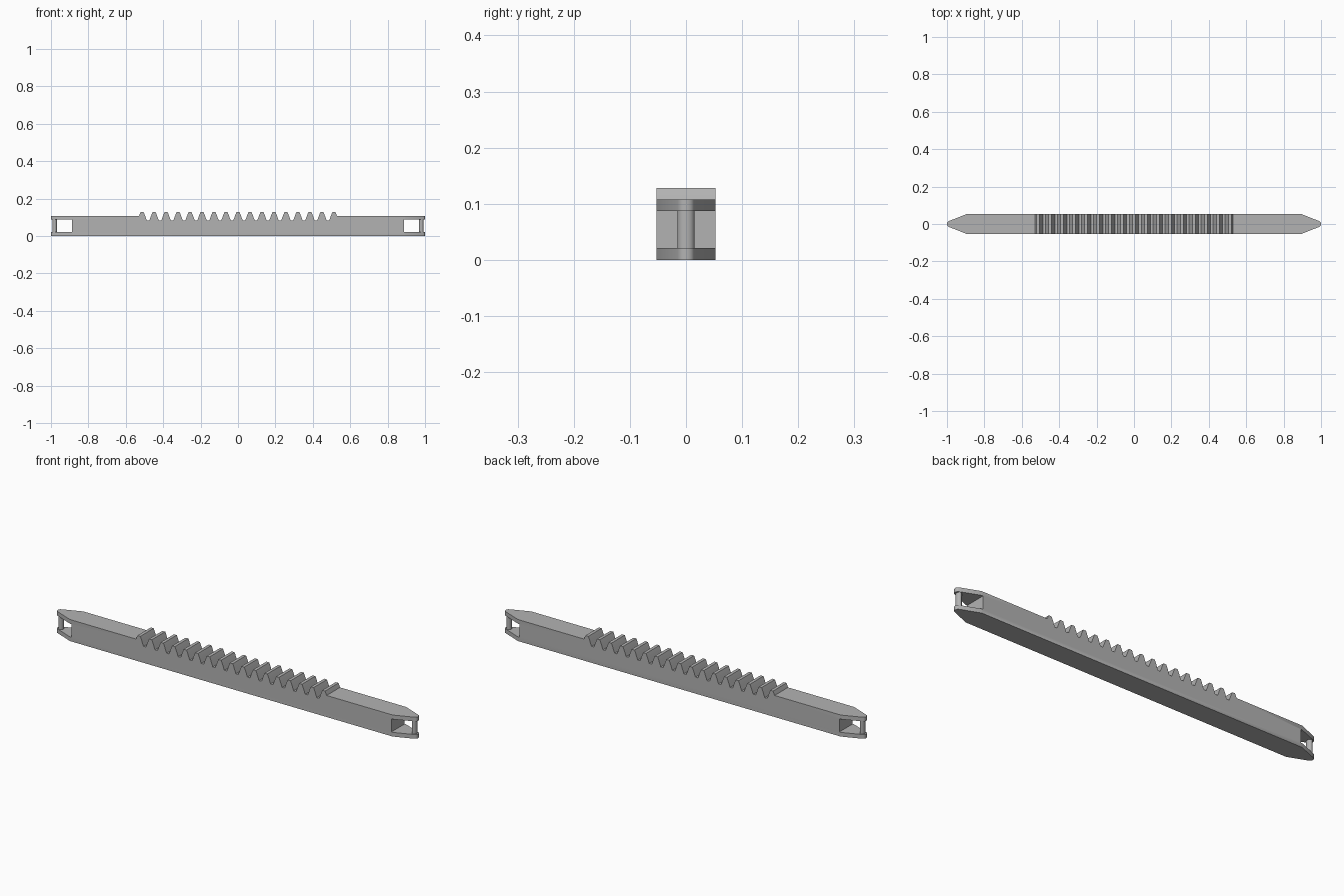
import bpy, bmesh, math
from mathutils import Vector

if "Cube" in bpy.data.objects:
    bpy.data.objects.remove(bpy.data.objects["Cube"], do_unlink=True)

grey = bpy.data.materials.new("plain grey")
grey.use_nodes = True
grey.diffuse_color = (0.45, 0.45, 0.45, 1)
grey.node_tree.nodes["Principled BSDF"].inputs["Base Color"].default_value = grey.diffuse_color

HEIGHT, HALF_Y = 0.108, 0.053
PITCH, TEETH = 0.0641, 17
PLATE, WINDOW_X = 0.021, 0.888


def prism(name, outline, direction):
    """Extrude a closed outline along a direction into a solid."""
    bm = bmesh.new()
    face = bm.faces.new([bm.verts.new(p) for p in outline])
    new = bmesh.ops.extrude_face_region(bm, geom=[face])["geom"]
    bmesh.ops.translate(bm, vec=Vector(direction),
                        verts=[v for v in new if isinstance(v, bmesh.types.BMVert)])
    bmesh.ops.recalc_face_normals(bm, faces=bm.faces)
    mesh = bpy.data.meshes.new(name)
    bm.to_mesh(mesh)
    bm.free()
    obj = bpy.data.objects.new(name, mesh)
    bpy.context.collection.objects.link(obj)
    mesh.materials.append(grey)
    return obj


def boolean(obj, cutter, operation):
    mod = obj.modifiers.new("cut", "BOOLEAN")
    mod.object, mod.operation, mod.solver = cutter, operation, "EXACT"
    bpy.context.view_layer.objects.active = obj
    bpy.ops.object.modifier_apply(modifier=mod.name)
    bpy.data.objects.remove(cutter, do_unlink=True)


def smooth(obj):
    bpy.ops.object.select_all(action="DESELECT")
    obj.select_set(True)
    bpy.context.view_layer.objects.active = obj
    bpy.ops.object.shade_smooth_by_angle(angle=math.radians(30))


# Side profile: flat bar with a run of slightly rounded gear teeth
flank = [(0.0253, 0.0825), (0.016, HEIGHT), (0.0105, 0.122), (0.0078, 0.128)]
side = [(1.1, 0), (1.1, HEIGHT)]
for i in reversed(range(TEETH)):
    cx = (i - (TEETH - 1) / 2) * PITCH
    right = flank[1:] if i == TEETH - 1 else flank
    left = flank[1:] if i == 0 else flank
    side += [(cx + w, z) for w, z in right]
    side += [(cx - w, z) for w, z in reversed(left)]
side += [(-1.1, HEIGHT), (-1.1, 0)]
rack = prism("toothed_bar", [(x, -0.1, z) for x, z in side], (0, 0.2, 0))

# Plan outline: tapered ends with rounded tips
tip = [(0.895, -HALF_Y), (0.985, -0.0175)]
tip += [(0.988 + 0.012 * math.cos(a), 0.015 * math.sin(a))
        for a in [math.radians(d) for d in range(-75, 76, 15)]]
tip += [(0.985, 0.0175), (0.895, HALF_Y)]
plan = tip + [(-x, -y) for x, y in tip]
boolean(rack, prism("plan_cutter", [(x, y, -0.1) for x, y in plan], (0, 0, 0.4)), "INTERSECT")

# Open slots at both ends, each bridged by a rounded pin
for side_name, s in (("left", 1), ("right", -1)):
    slot = [(s * WINDOW_X, -0.2, PLATE), (s * 1.2, -0.2, PLATE),
            (s * 1.2, -0.2, HEIGHT - PLATE), (s * WINDOW_X, -0.2, HEIGHT - PLATE)]
    boolean(rack, prism("slot_cutter", slot, (0, 0.4, 0)), "DIFFERENCE")
    ring = [math.tau * k / 24 for k in range(24)]
    pin = prism(side_name + "_pin",
                [(s * 0.98 + 0.012 * math.cos(a), 0.015 * math.sin(a), PLATE - 0.002) for a in ring],
                (0, 0, HEIGHT - 2 * PLATE + 0.004))
    smooth(pin)
smooth(rack)
